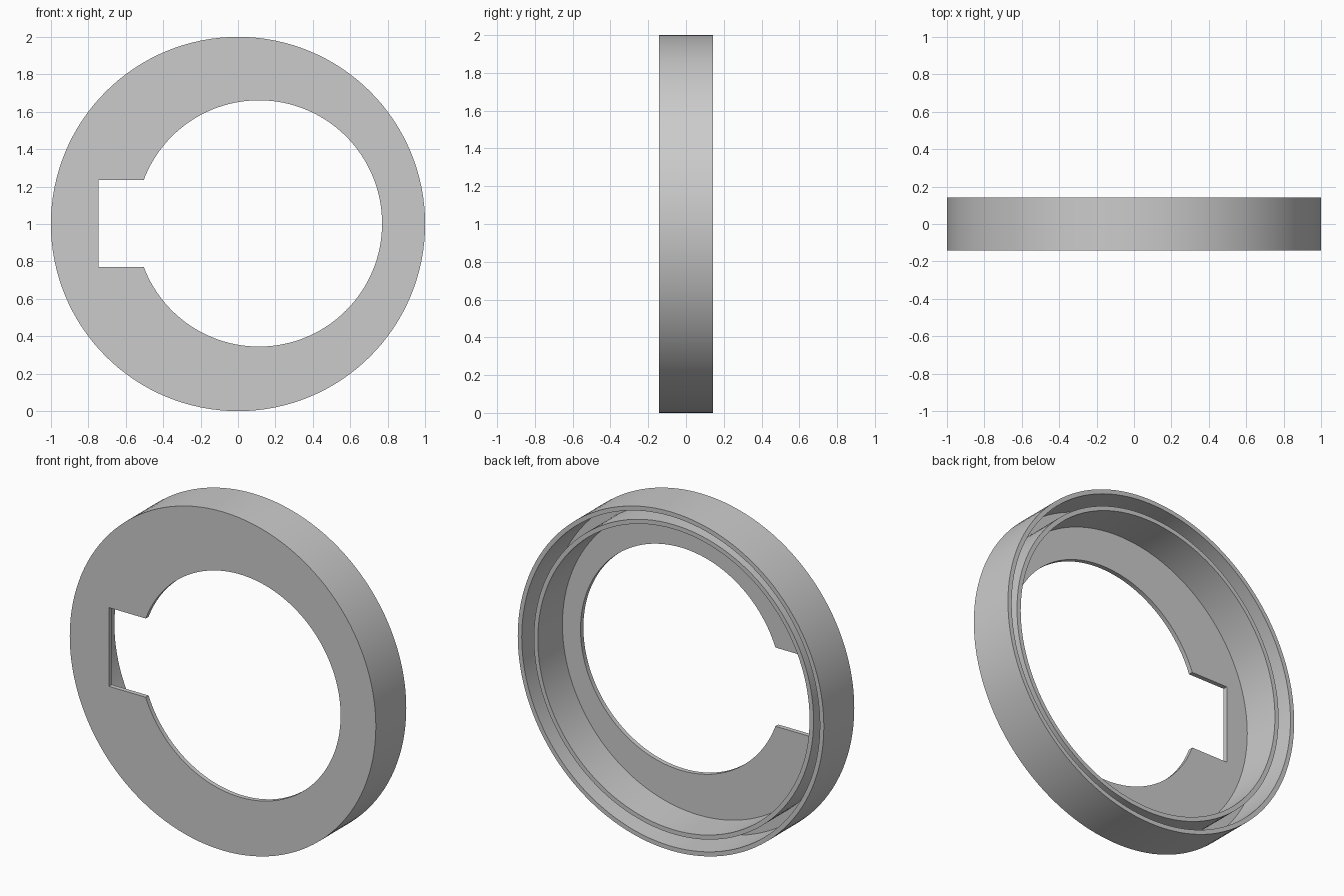
import bpy, bmesh, math
from mathutils import Matrix, Vector

cube = bpy.data.objects.get("Cube")
if cube:
    bpy.data.objects.remove(cube, do_unlink=True)

SEGMENTS = 128
HALF = 0.142          # half of the total depth
PLATE = -HALF + 0.027 # back of the front plate
LIP = HALF - 0.027    # back edge of the recessed inner wall

grey = bpy.data.materials.new("plain grey")
grey.use_nodes = True
colour = (0.6, 0.6, 0.6, 1)
grey.diffuse_color = colour
grey.node_tree.nodes["Principled BSDF"].inputs["Base Color"].default_value = colour


def make_object(name, bm):
    bmesh.ops.recalc_face_normals(bm, faces=bm.faces)
    mesh = bpy.data.meshes.new(name)
    bm.to_mesh(mesh)
    bm.free()
    mesh.materials.append(grey)
    obj = bpy.data.objects.new(name, mesh)
    bpy.context.collection.objects.link(obj)
    return obj


def lathe(name, profile):
    """Spin a (radius, y) profile about the horizontal y axis at z = 1."""
    bm = bmesh.new()
    verts = [bm.verts.new((r, y, 1)) for r, y in profile]
    edges = [bm.edges.new(pair) for pair in zip(verts, verts[1:])]
    bmesh.ops.spin(bm, geom=verts + edges, cent=(0, 0, 1), axis=(0, 1, 0),
                   angle=math.tau, steps=SEGMENTS, use_merge=True)
    bmesh.ops.remove_doubles(bm, verts=bm.verts, dist=1e-5)
    return make_object(name, bm)


# Ring body: front plate, tall outer wall, groove, recessed inner wall
body = lathe("ring_cover", [
    (0, -HALF), (1, -HALF), (1, HALF), (0.974, HALF), (0.974, PLATE),
    (0.914, PLATE), (0.914, LIP), (0.888, LIP), (0.888, PLATE), (0, PLATE)])

# Cutters: off-centre round opening and rectangular notch
bm = bmesh.new()
bmesh.ops.create_cone(bm, cap_ends=True, segments=SEGMENTS, radius1=0.658,
                      radius2=0.658, depth=0.2,
                      matrix=Matrix.Translation((0.112, -HALF, 1.003))
                      @ Matrix.Rotation(math.pi / 2, 4, "X"))
opening = make_object("opening_cutter", bm)

bm = bmesh.new()
bmesh.ops.create_cube(bm, size=1,
                      matrix=Matrix.Translation((-0.3725, -HALF, 1.003))
                      @ Matrix.Diagonal(Vector((0.745, 0.2, 0.465, 1))))
notch = make_object("notch_cutter", bm)

bpy.ops.object.select_all(action="DESELECT")
body.select_set(True)
bpy.context.view_layer.objects.active = body
for cutter in (opening, notch):
    cutter.hide_render = True
    cut = body.modifiers.new(cutter.name, "BOOLEAN")
    cut.operation = "DIFFERENCE"
    cut.solver = "EXACT"
    cut.object = cutter
    bpy.ops.object.modifier_apply(modifier=cut.name)
    bpy.data.objects.remove(cutter, do_unlink=True)

bpy.ops.object.shade_smooth_by_angle(angle=math.radians(30))
